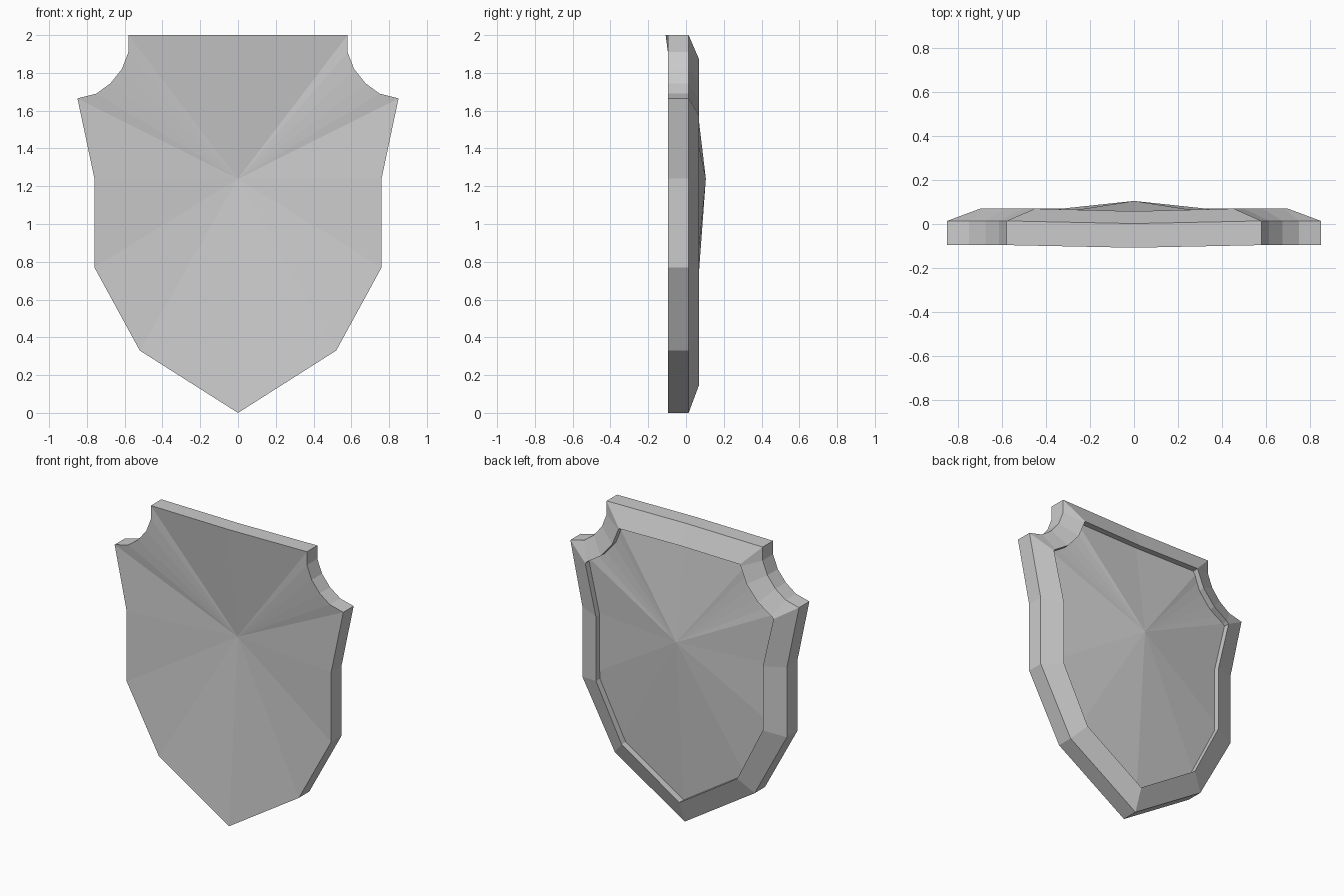
import bpy

if "Cube" in bpy.data.objects:
    bpy.data.objects.remove(bpy.data.objects["Cube"])

# Right half of the outer outline and of the inner rim outline (x, z), bottom to top
OUTER = [(0, 0), (0.52, 0.33), (0.76, 0.77), (0.76, 1.24), (0.85, 1.665), (0.75, 1.69),
         (0.675, 1.745), (0.615, 1.82), (0.58, 1.91), (0.58, 2.0), (0, 2.0)]
INNER = [(0, 0.15), (0.43, 0.425), (0.62, 0.80), (0.62, 1.23), (0.70, 1.57), (0.685, 1.585),
         (0.585, 1.65), (0.50, 1.75), (0.455, 1.86), (0.45, 1.87), (0, 1.87)]
TOP = len(OUTER) - 1
THICK = 0.11


def ring(half, y, top_shift=-0.012):
    """Mirror a half outline into a closed loop; the top centre leans forward."""
    pts = half + [(-x, z) for x, z in reversed(half[1:-1])]
    return [(x, y + (top_shift if i == TOP else 0), z) for i, (x, z) in enumerate(pts)]


def bridge(a, b, n):
    return [(a + i, a + (i + 1) % n, b + (i + 1) % n, b + i) for i in range(n)]


def make(name, verts, faces):
    mesh = bpy.data.meshes.new(name)
    mesh.from_pydata(verts, [], faces)
    mesh.update()
    obj = bpy.data.objects.new(name, mesh)
    bpy.context.collection.objects.link(obj)
    return obj


# Bowed plate: concave front, pyramid-like back
front = ring(OUTER, -0.096)
n = len(front)
back = [(x, y + THICK, z) for x, y, z in front]
centres = [(0, -0.005, 1.24), (0, 0.105, 1.24)]
faces = bridge(n, 0, n)
for i in range(n):
    j = (i + 1) % n
    faces.append((i, j, 2 * n))
    faces.append((n + j, n + i, 2 * n + 1))
make("shield_plate", front + back + centres, faces)

# Raised rim on the back: sloped outside, straight step down to the plate inside
verts = back + ring(INNER, 0.07) + ring(INNER, -0.02)
make("back_rim", verts, bridge(n, 0, n) + bridge(2 * n, n, n))
